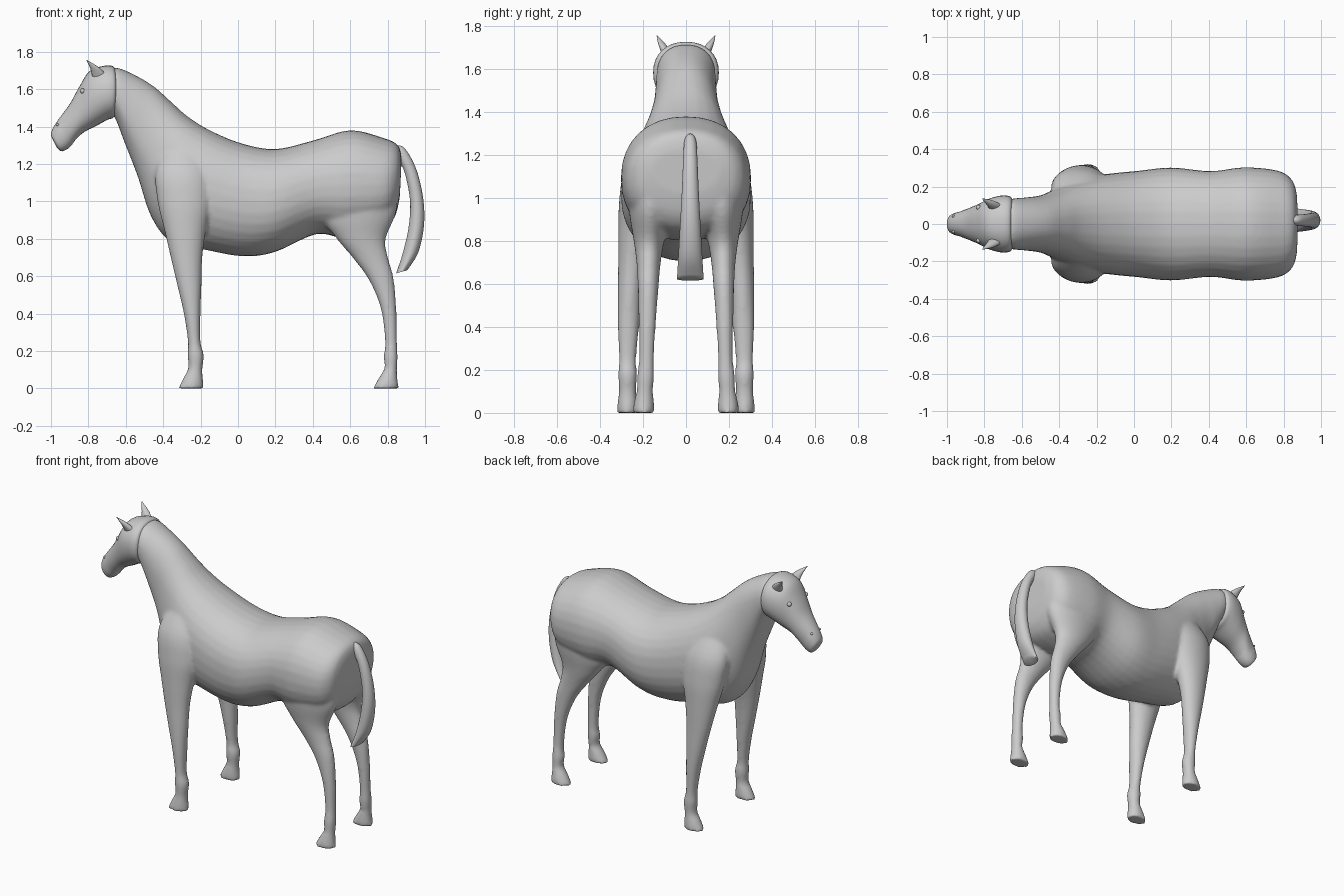
import bpy, bmesh, math
from mathutils import Vector

SIDES = 32


def spline(rows, steps):
    """Catmull-Rom interpolation through section rows."""
    out = []
    n = len(rows)
    for i in range(n - 1):
        p = [Vector(rows[min(max(i + k, 0), n - 1)]) for k in (-1, 0, 1, 2)]
        for s in range(steps):
            t = s / steps
            out.append(0.5 * (2 * p[1] + (p[2] - p[0]) * t
                              + (2 * p[0] - 5 * p[1] + 4 * p[2] - p[3]) * t * t
                              + (3 * p[1] - p[0] - 3 * p[2] + p[3]) * t ** 3))
    out.append(Vector(rows[-1]))
    return out


def loft(bm, rows, side=1, steps=5, power=2.0):
    """Oval rings; row = (x, z of one edge, x, z of other edge, half width, y)."""
    rings = []
    for ax, az, bx, bz, hw, y in spline([tuple(r) + (0,) * (6 - len(r)) for r in rows], steps):
        ring = []
        for k in range(SIDES):
            a = 2 * math.pi * k / SIDES
            c, s = math.cos(a), math.sin(a)
            c = math.copysign(abs(c) ** (2 / power), c)
            s = math.copysign(abs(s) ** (2 / power), s)
            ring.append(bm.verts.new(((ax + bx) / 2 + c * (ax - bx) / 2,
                                      side * (y + s * hw),
                                      (az + bz) / 2 + c * (az - bz) / 2)))
        rings.append(ring)
    for r, q in zip(rings, rings[1:]):
        for k in range(SIDES):
            j = (k + 1) % SIDES
            bm.faces.new((r[k], r[j], q[j], q[k]))
    bm.faces.new(rings[0])
    bm.faces.new(rings[-1])


def finish(bm, name, angle=50):
    bmesh.ops.recalc_face_normals(bm, faces=bm.faces[:])
    me = bpy.data.meshes.new(name)
    bm.to_mesh(me)
    bm.free()
    ob = bpy.data.objects.new(name, me)
    bpy.context.collection.objects.link(ob)
    bpy.ops.object.select_all(action='DESELECT')
    ob.select_set(True)
    bpy.context.view_layer.objects.active = ob
    bpy.ops.object.shade_smooth_by_angle(angle=math.radians(angle))
    return ob


# trunk and neck, rump to poll
trunk = [
    (0.875, 1.23, 0.865, 1.02, 0.16), (0.855, 1.30, 0.835, 0.91, 0.235),
    (0.78, 1.338, 0.76, 0.84, 0.285), (0.60, 1.38, 0.58, 0.80, 0.303),
    (0.40, 1.325, 0.42, 0.825, 0.283), (0.20, 1.28, 0.20, 0.73, 0.302),
    (0.02, 1.31, 0.03, 0.706, 0.285), (-0.15, 1.38, -0.18, 0.742, 0.265),
    (-0.27, 1.455, -0.36, 0.785, 0.235), (-0.36, 1.535, -0.465, 0.92, 0.19),
    (-0.45, 1.615, -0.535, 1.13, 0.155), (-0.55, 1.675, -0.605, 1.31, 0.142),
    (-0.65, 1.715, -0.66, 1.45, 0.135), (-0.70, 1.69, -0.71, 1.49, 0.11)]

# front leg, shoulder to hoof
front_leg = [
    (-0.38, 1.32, -0.22, 1.32, 0.05, 0.13), (-0.44, 1.16, -0.15, 1.16, 0.09, 0.19),
    (-0.43, 1.00, -0.14, 1.00, 0.095, 0.215), (-0.395, 0.85, -0.17, 0.85, 0.08, 0.235),
    (-0.36, 0.70, -0.19, 0.70, 0.064, 0.252), (-0.325, 0.55, -0.195, 0.55, 0.056, 0.262),
    (-0.29, 0.40, -0.20, 0.40, 0.050, 0.268), (-0.268, 0.25, -0.20, 0.25, 0.040, 0.272),
    (-0.270, 0.18, -0.183, 0.18, 0.044, 0.272), (-0.266, 0.11, -0.190, 0.10, 0.040, 0.272),
    (-0.290, 0.06, -0.187, 0.05, 0.046, 0.272), (-0.320, 0.0, -0.183, 0.0, 0.050, 0.272)]

# hind leg, thigh to hoof
hind_leg = [
    (0.52, 1.12, 0.85, 1.12, 0.12, 0.15), (0.45, 0.93, 0.848, 0.95, 0.10, 0.165),
    (0.52, 0.81, 0.79, 0.80, 0.072, 0.172), (0.62, 0.69, 0.802, 0.70, 0.056, 0.174),
    (0.705, 0.57, 0.832, 0.59, 0.048, 0.176), (0.765, 0.42, 0.847, 0.42, 0.040, 0.180),
    (0.786, 0.25, 0.850, 0.25, 0.035, 0.184), (0.779, 0.17, 0.854, 0.17, 0.040, 0.188),
    (0.783, 0.11, 0.850, 0.10, 0.038, 0.192), (0.755, 0.06, 0.853, 0.05, 0.046, 0.195),
    (0.720, 0.0, 0.860, 0.0, 0.052, 0.197)]

bm = bmesh.new()
loft(bm, trunk, power=2.2)
for side in (1, -1):
    loft(bm, front_leg, side)
    loft(bm, hind_leg, side)
body = finish(bm, "horse_body")

# fuse trunk and legs into one smooth skin
fuse = body.modifiers.new("fuse", 'REMESH')
fuse.mode = 'VOXEL'
fuse.voxel_size = 0.011
fuse.use_smooth_shade = True
relax = body.modifiers.new("relax", 'SMOOTH')
relax.factor = 0.5
relax.iterations = 8

# head, poll to muzzle
head = [
    (-0.650, 1.69, -0.645, 1.51, 0.125), (-0.668, 1.722, -0.662, 1.452, 0.148),
    (-0.72, 1.724, -0.70, 1.435, 0.152), (-0.795, 1.695, -0.755, 1.405, 0.135),
    (-0.85, 1.61, -0.82, 1.372, 0.105), (-0.90, 1.52, -0.865, 1.333, 0.085),
    (-0.955, 1.445, -0.89, 1.300, 0.068), (-0.985, 1.40, -0.915, 1.278, 0.060),
    (-1.0, 1.36, -0.945, 1.268, 0.048), (-0.992, 1.335, -0.968, 1.287, 0.025)]
bm = bmesh.new()
loft(bm, head, power=2.2)
finish(bm, "head")

# ears, eyes and nostrils on both sides
ear = [(-0.775, 1.65, -0.69, 1.665, 0.022, 0.085),
       (-0.790, 1.71, -0.742, 1.715, 0.018, 0.110),
       (-0.812, 1.757, -0.806, 1.755, 0.002, 0.135)]
for side, label in ((1, "left"), (-1, "right")):
    bm = bmesh.new()
    loft(bm, ear, side)
    finish(bm, f"ear_{label}")
    for part, pos, r in (("eye", (-0.83, 0.088, 1.59), 0.014),
                         ("nostril", (-0.965, 0.042, 1.41), 0.008)):
        bm = bmesh.new()
        bmesh.ops.create_uvsphere(bm, u_segments=16, v_segments=10, radius=r)
        bmesh.ops.translate(bm, verts=bm.verts[:], vec=(pos[0], side * pos[1], pos[2]))
        finish(bm, f"{part}_{label}")

# tail with flat cut end
tail = [
    (0.84, 1.30, 0.84, 1.23, 0.025, 0.02), (0.89, 1.285, 0.87, 1.20, 0.030, 0.02),
    (0.95, 1.18, 0.895, 1.14, 0.034, 0.02), (0.988, 1.03, 0.92, 1.00, 0.040, 0.02),
    (0.995, 0.88, 0.912, 0.86, 0.048, 0.02), (0.965, 0.73, 0.88, 0.72, 0.056, 0.02),
    (0.905, 0.632, 0.845, 0.615, 0.062, 0.02)]
bm = bmesh.new()
loft(bm, tail)
finish(bm, "tail")
